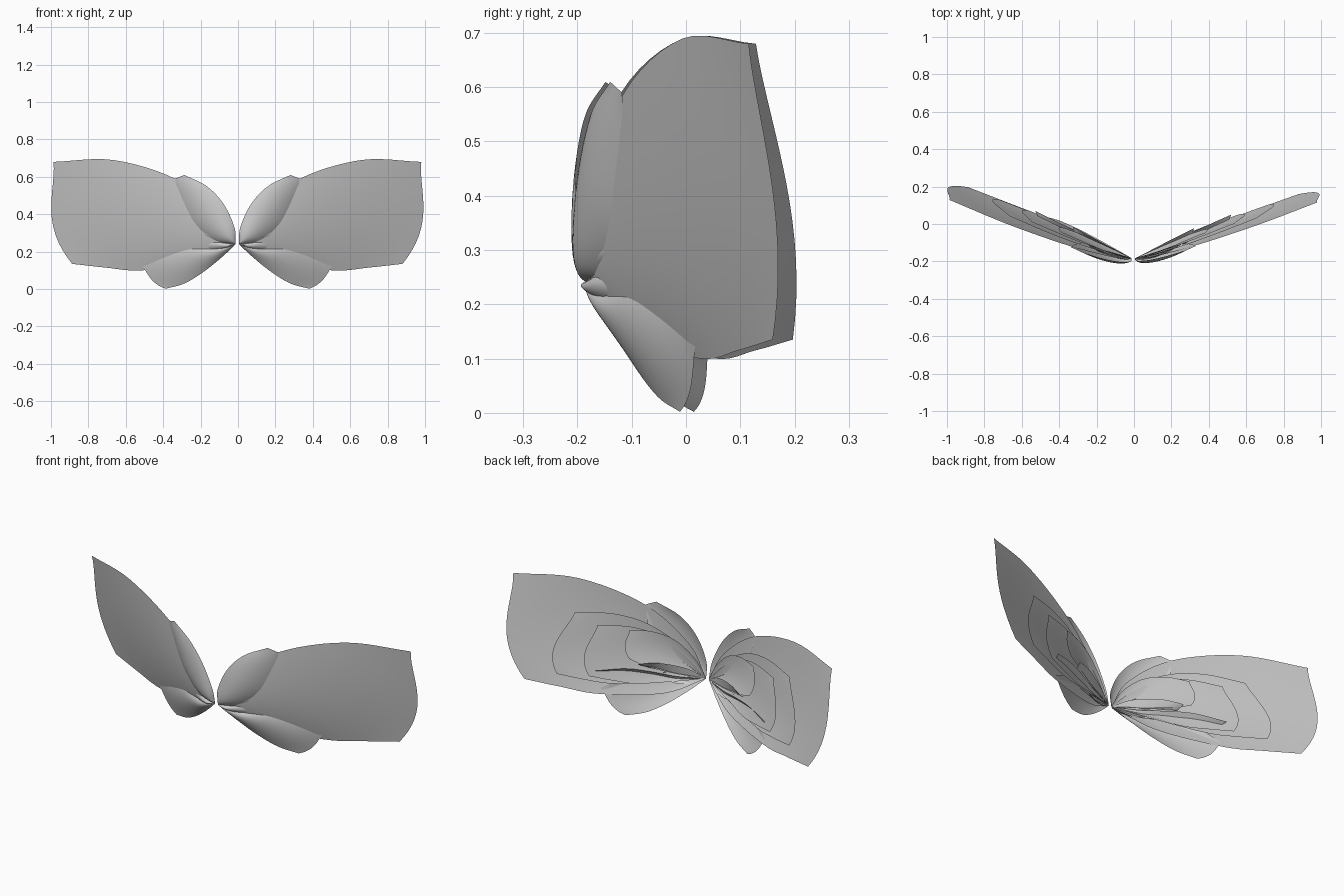
import bpy, bmesh, math
from mathutils import Vector

if "Cube" in bpy.data.objects:
    bpy.data.objects.remove(bpy.data.objects["Cube"], do_unlink=True)

grey = bpy.data.materials.new("plain_grey")
grey.use_nodes = True
colour = (0.6, 0.6, 0.6, 1)
grey.diffuse_color = colour
grey.node_tree.nodes["Principled BSDF"].inputs["Base Color"].default_value = colour

ROOT = Vector((0.005, 0.24))
LENGTH_STEPS, WIDTH_STEPS = 24, 16

# Each side has its own sign, sweep, lean and sideways shift
SIDES = {"left": (1, 0.374, 0.15, 0.0), "right": (-1, 0.41, 0.2, 0.007)}


def along(rail, t):
    """Smooth curve through the points of a rail."""
    points = [Vector(p) for p in rail]
    points = [2 * points[0] - points[1]] + points + [2 * points[-1] - points[-2]]
    spans = len(points) - 3
    i = min(int(t * spans), spans - 1)
    f = t * spans - i
    a, b, c, d = points[i:i + 4]
    return (2 * b + (c - a) * f + (2 * a - 5 * b + 4 * c - d) * f ** 2
            + (3 * b - a - 3 * c + d) * f ** 3) / 2


def petal(name, upper, lower, bow=0.0, bulge=0.03, back=0.0, tilt=0.0):
    """Cupped sheet fanning from the wing root between two edge rails."""
    upper, lower = [ROOT] + upper, [ROOT] + lower
    outward = (along(upper, 1) + along(lower, 1) - 2 * ROOT).normalized()
    for side, (sign, sweep, lean, shift) in SIDES.items():
        bm = bmesh.new()
        grid = []
        for i in range(LENGTH_STEPS + 1):
            u = i / LENGTH_STEPS
            row = []
            for j in range(WIDTH_STEPS + 1):
                v = j / WIDTH_STEPS
                arch = 4 * v * (1 - v)
                low_arch = 4 * v ** 1.5 * (1 - v ** 1.5)
                p = along(upper, u).lerp(along(lower, u), v)
                p += outward * bow * low_arch * u * u
                depth = -0.185 + sweep * p.x - lean * (p.y - ROOT.y)
                depth += back * math.sin(u * math.pi / 2) - tilt * (v - 0.5) * u
                depth -= bulge * arch * math.sin(math.pi * u ** 0.7)
                row.append(bm.verts.new((sign * (p.x + shift), depth, p.y)))
            grid.append(row)
        for r, s in zip(grid, grid[1:]):
            for j in range(WIDTH_STEPS):
                bm.faces.new((r[j], r[j + 1], s[j + 1], s[j]))
        bmesh.ops.remove_doubles(bm, verts=bm.verts, dist=0.0001)
        bmesh.ops.recalc_face_normals(bm, faces=bm.faces)
        # Fronts face forward
        if sum(f.normal.y * f.calc_area() for f in bm.faces) > 0:
            bmesh.ops.reverse_faces(bm, faces=bm.faces)
        for f in bm.faces:
            f.smooth = True
        mesh = bpy.data.meshes.new(f"{side}_{name}")
        bm.to_mesh(mesh)
        bm.free()
        mesh.materials.append(grey)
        bpy.context.collection.objects.link(bpy.data.objects.new(mesh.name, mesh))


# Broad outer sheet of the wing
petal("main_petal", [(.1, .41), (.33, .59), (.66, .69), (.98, .68)],
      [(.2, .14), (.51, .10), (.7, .115), (.88, .135)], bow=.068, bulge=.025)

# Upper and lower petals in front
petal("upper_petal", [(.012, .33), (.07, .455), (.16, .55), (.28, .61)],
      [(.14, .25), (.25, .33), (.305, .46), (.33, .59)], bulge=.04, back=-.004)
petal("lower_petal", [(.14, .225), (.28, .235), (.41, .19), (.51, .13)],
      [(.08, .17), (.18, .09), (.28, .03), (.38, .002)], bow=.02, bulge=.03, back=-.004)

# Nested layers behind the main sheet
petal("outer_layer", [(.1, .37), (.29, .49), (.47, .53), (.66, .515)],
      [(.2, .2), (.44, .165), (.58, .17), (.72, .185)], bow=.05, bulge=.02, back=.012)
petal("middle_layer", [(.1, .34), (.24, .44), (.38, .475), (.54, .465)],
      [(.18, .21), (.32, .18), (.45, .185), (.56, .195)], bow=.04, bulge=.015, back=.02)
petal("inner_layer", [(.06, .34), (.16, .43), (.27, .465), (.38, .46)],
      [(.12, .25), (.22, .265), (.3, .285), (.37, .31)], bow=.025, bulge=.015, back=.027)

# Slim leaves filling the centre, front and back
petal("front_upper_leaf", [(.08, .285), (.15, .325), (.23, .34), (.33, .33)],
      [(.08, .245), (.16, .26), (.24, .275), (.33, .29)], bulge=.028)
petal("front_lower_leaf", [(.06, .25), (.12, .265), (.18, .26), (.24, .235)],
      [(.05, .215), (.1, .2), (.16, .2), (.23, .22)], bulge=.03)
petal("back_upper_leaf", [(.08, .285), (.16, .305), (.24, .31), (.32, .295)],
      [(.08, .25), (.16, .255), (.24, .265), (.31, .275)], bulge=0, back=.03, tilt=.04)
petal("back_lower_leaf", [(.14, .24), (.26, .255), (.38, .26), (.52, .235)],
      [(.14, .225), (.26, .235), (.38, .235), (.5, .22)], bulge=0, back=.02, tilt=.04)
